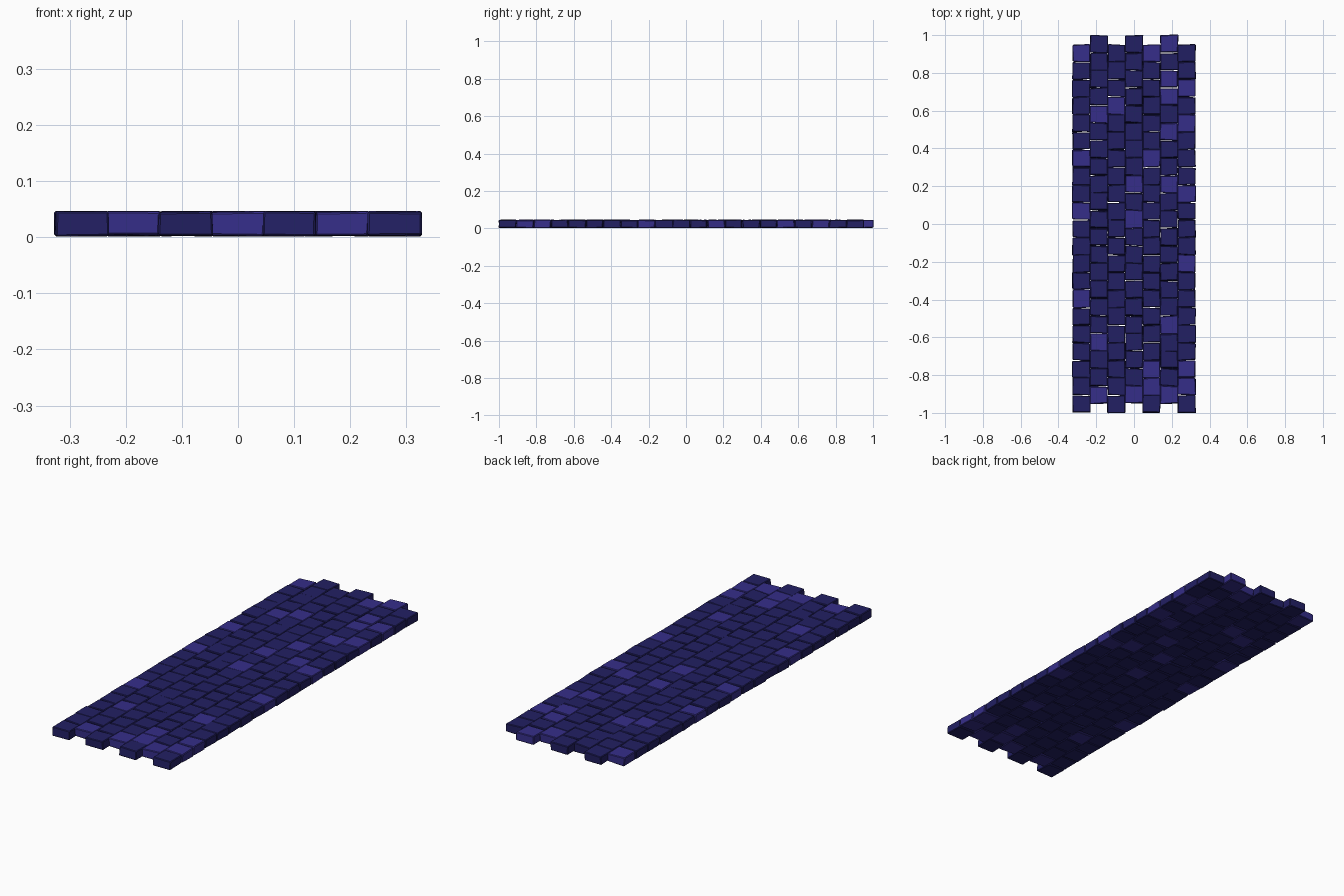
import bpy, bmesh, random
from mathutils import Vector

if "Cube" in bpy.data.objects:
    bpy.data.objects.remove(bpy.data.objects["Cube"])

random.seed(7)
COLS, ROWS = 7, 21
PITCH_X, PITCH_Y = 0.0929, 0.0929
Z_LOW, Z_HIGH = 0.003, 0.045

# Lighter stones: column -> rows counted from the back end
LIGHT = {0: {0, 6, 9, 14}, 1: {4, 17, 20}, 2: {3}, 3: {8, 10, 20},
         4: {0, 6, 18, 19}, 5: {0, 2, 3, 5, 8, 16, 20}, 6: {2, 4, 8, 12, 18, 19}}


def material(name, rgb):
    m = bpy.data.materials.new(name)
    m.diffuse_color = (*rgb, 1)
    m.use_nodes = True
    m.node_tree.nodes["Principled BSDF"].inputs["Base Color"].default_value = m.diffuse_color
    return m


dark = material("dark_stone", (0.016, 0.014, 0.125))
light = material("light_stone", (0.036, 0.027, 0.25))


def add_stone(bm, cx, cy):
    """Box with slightly uneven corners and narrow bevelled edges."""
    part = bmesh.ops.create_cube(bm, size=1)
    verts = part["verts"]
    for v in verts:
        sx, sy, sz = (1 if c > 0 else -1 for c in v.co)
        v.co = Vector((
            cx + sx * (PITCH_X / 2 + random.uniform(-0.002, 0.003)),
            cy + sy * (PITCH_Y / 2 + random.uniform(-0.005, 0.003)),
            (Z_HIGH if sz > 0 else Z_LOW) + random.uniform(-0.002, 0.002)))
    edges = list({e for v in verts for e in v.link_edges})
    bmesh.ops.bevel(bm, geom=edges, offset=0.003, segments=1,
                    affect='EDGES', profile=0.5, clamp_overlap=True)


# One object per column, neighbouring columns staggered by half a stone
for c in range(COLS):
    back = 1.0 if c % 2 else 0.951
    cx = (c - (COLS - 1) / 2) * PITCH_X
    bm = bmesh.new()
    for r in range(ROWS):
        first = len(bm.faces)
        old = set(bm.faces)
        add_stone(bm, cx, back - (r + 0.5) * PITCH_Y)
        for f in bm.faces:
            if f not in old:
                f.material_index = int(r in LIGHT[c])
    bmesh.ops.recalc_face_normals(bm, faces=bm.faces)
    me = bpy.data.meshes.new(f"paving_column_{c + 1}")
    bm.to_mesh(me)
    bm.free()
    me.materials.append(dark)
    me.materials.append(light)
    ob = bpy.data.objects.new(f"paving_column_{c + 1}", me)
    bpy.context.collection.objects.link(ob)
